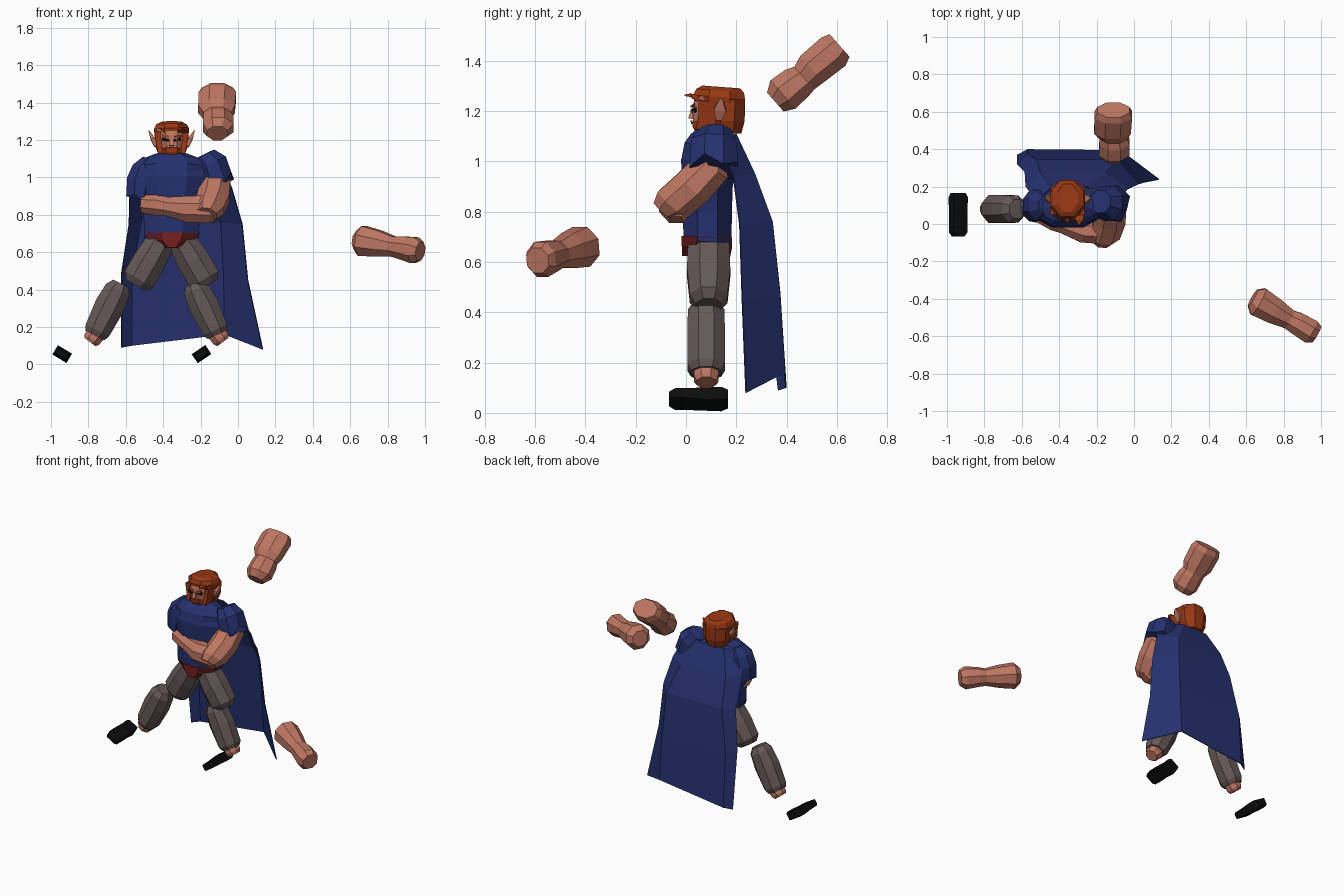
import bpy, bmesh, math
from mathutils import Vector

CX = -0.355  # body centre line


def material(name, rgb):
    m = bpy.data.materials.new(name)
    m.diffuse_color = (*rgb, 1)
    return m


SKIN = material("skin", (0.52, 0.185, 0.125))
BLUE = material("blue_cloth", (0.019, 0.031, 0.16))
RED = material("red_cloth", (0.19, 0.014, 0.014))
HAIR = material("ginger_hair", (0.32, 0.04, 0.007))
GREY = material("grey_trousers", (0.13, 0.10, 0.095))
BLACK = material("black", (0.004, 0.004, 0.004))


def make(name, bm, mat):
    bmesh.ops.recalc_face_normals(bm, faces=bm.faces)
    me = bpy.data.meshes.new(name)
    bm.to_mesh(me)
    bm.free()
    me.materials.append(mat)
    ob = bpy.data.objects.new(name, me)
    bpy.context.collection.objects.link(ob)
    return ob


def tube(name, stations, mat, hint=(1, 0, 0), n=8, jag=0.0):
    """Faceted limb through stations (x, y, z, half_u, half_w); u follows hint."""
    bm = bmesh.new()
    axis = (Vector(stations[-1][:3]) - Vector(stations[0][:3])).normalized()
    u = Vector(hint)
    u = (u - axis * u.dot(axis)).normalized()
    w = axis.cross(u)
    rings = []
    for k, (x, y, z, ru, rw) in enumerate(stations):
        ring = []
        for i in range(n):
            a = 2 * math.pi * (i + 0.5) / n
            s = 1 / math.cos(math.pi / n)
            p = Vector((x, y, z)) + u * ru * s * math.cos(a) + w * rw * s * math.sin(a)
            if k == len(stations) - 1:
                p += axis * jag * (i % 2)
            ring.append(bm.verts.new(p))
        rings.append(ring)
    for r0, r1 in zip(rings, rings[1:]):
        for i in range(n):
            bm.faces.new((r0[i], r0[(i + 1) % n], r1[(i + 1) % n], r1[i]))
    bm.faces.new(rings[0])
    bm.faces.new(rings[-1])
    return make(name, bm, mat)


def column(name, rows, mat, n=8):
    """Upright loft on the body centre line: rows of (z, y, half_x, half_y)."""
    return tube(name, [(CX, y, z, rx, ry) for z, y, rx, ry in rows], mat, n=n)


def plate(name, points, mat):
    bm = bmesh.new()
    bm.faces.new([bm.verts.new(p) for p in points])
    ob = make(name, bm, mat)
    ob.modifiers.new("thickness", "SOLIDIFY").thickness = 0.006
    return ob


# Torso, collar mantle and briefs
column("tunic", [(0.68, 0.085, 0.145, 0.095), (0.80, 0.085, 0.15, 0.098),
                 (0.90, 0.085, 0.17, 0.10), (1.0, 0.09, 0.20, 0.11),
                 (1.06, 0.10, 0.20, 0.10), (1.09, 0.11, 0.13, 0.09)], BLUE)
column("mantle", [(0.99, 0.095, 0.185, 0.115), (1.05, 0.10, 0.205, 0.108),
                  (1.085, 0.11, 0.17, 0.095), (1.12, 0.125, 0.085, 0.075)], BLUE)
column("briefs", [(0.70, 0.083, 0.148, 0.10), (0.66, 0.083, 0.12, 0.10),
                  (0.62, 0.08, 0.05, 0.095)], RED)

# Cape: grid of side edges and back folds
cape_rows = [
    [(-0.52, 0.12, 1.08), (-0.44, 0.20, 1.11), (-0.25, 0.20, 1.11), (-0.09, 0.13, 1.09)],
    [(-0.58, 0.20, 0.95), (-0.50, 0.275, 0.95), (-0.15, 0.275, 0.95), (-0.03, 0.19, 0.94)],
    [(-0.585, 0.28, 0.75), (-0.52, 0.345, 0.76), (-0.09, 0.345, 0.76), (0.025, 0.215, 0.75)],
    [(-0.625, 0.32, 0.49), (-0.57, 0.375, 0.48), (-0.075, 0.375, 0.47), (0.055, 0.225, 0.45)],
    [(-0.625, 0.37, 0.09), (-0.57, 0.40, 0.10), (-0.07, 0.395, 0.16), (0.135, 0.24, 0.08)]]
bm = bmesh.new()
grid = [[bm.verts.new(p) for p in row] for row in cape_rows]
for a, b in zip(grid, grid[1:]):
    for i in range(3):
        bm.faces.new((a[i], a[i + 1], b[i + 1], b[i]))
cape = make("cape", bm, BLUE)
cape.modifiers.new("thickness", "SOLIDIFY").thickness = 0.006

# Sleeves with ragged hems
tube("right_sleeve", [(-0.47, 0.10, 1.10, 0.04, 0.05), (-0.50, 0.10, 1.05, 0.065, 0.08),
                      (-0.52, 0.10, 0.98, 0.075, 0.085), (-0.525, 0.10, 0.90, 0.07, 0.08)],
     BLUE, jag=0.02)
tube("left_sleeve", [(-0.18, 0.12, 1.12, 0.06, 0.06), (-0.14, 0.11, 1.07, 0.085, 0.09),
                     (-0.115, 0.11, 0.99, 0.085, 0.095)], BLUE, jag=0.04)

# Folded arm: upper arm forward and down, forearm across the chest
tube("left_upper_arm", [(-0.12, 0.13, 1.05, 0.05, 0.05), (-0.12, 0.11, 0.985, 0.08, 0.075),
                        (-0.13, 0.03, 0.90, 0.085, 0.08), (-0.155, -0.05, 0.83, 0.08, 0.078),
                        (-0.17, -0.085, 0.80, 0.055, 0.055)], SKIN)
tube("crossed_forearm", [(-0.10, -0.04, 0.83, 0.05, 0.05), (-0.14, -0.04, 0.83, 0.075, 0.07),
                         (-0.27, -0.035, 0.83, 0.07, 0.065), (-0.38, 0.0, 0.845, 0.05, 0.05),
                         (-0.43, 0.02, 0.855, 0.058, 0.055), (-0.51, 0.06, 0.86, 0.05, 0.05)],
     SKIN, hint=(0, 0, 1))

# Detached arms
tube("raised_arm", [(-0.11, 0.355, 1.235, 0.055, 0.05), (-0.105, 0.385, 1.265, 0.082, 0.075),
                    (-0.105, 0.44, 1.31, 0.08, 0.07), (-0.11, 0.47, 1.33, 0.075, 0.06),
                    (-0.115, 0.50, 1.365, 0.098, 0.07), (-0.11, 0.585, 1.435, 0.10, 0.074),
                    (-0.11, 0.61, 1.46, 0.085, 0.06)], SKIN)
tube("reaching_arm", [(0.635, -0.395, 0.665, 0.05, 0.05), (0.665, -0.415, 0.66, 0.08, 0.08),
                      (0.75, -0.465, 0.645, 0.07, 0.07), (0.83, -0.51, 0.63, 0.053, 0.053),
                      (0.87, -0.53, 0.625, 0.06, 0.06), (0.945, -0.575, 0.61, 0.07, 0.065),
                      (0.975, -0.59, 0.605, 0.05, 0.05)], SKIN, hint=(0, 0, 1))

# Legs: side sign, shin top and bottom, ankle end, shoe centre and tilt
legs = [("right", -1, (-0.28, 0.415), (-0.41, 0.155), (-0.437, 0.12), -0.94, 31),
        ("left", 1, (0.125, 0.415), (0.245, 0.16), (0.275, 0.12), -0.195, -34)]
for side, s, top, low, ankle, shoe_x, tilt in legs:
    def leg_station(p, q, t, y, ru, rw):
        return (CX + p[0] + (q[0] - p[0]) * t, y, p[1] + (q[1] - p[1]) * t, ru, rw)
    hip, knee = (s * 0.055, 0.66), (s * 0.175, 0.455)
    tube(side + "_thigh", [leg_station(hip, knee, t, 0.09, a, b) for t, a, b in
                           ((-0.1, 0.08, 0.06), (0.1, 0.083, 0.078), (0.5, 0.086, 0.088),
                            (1, 0.075, 0.088), (1.15, 0.05, 0.06))], GREY, (0, 1, 0))
    tube(side + "_shin", [leg_station(top, low, t, 0.08, a, b) for t, a, b in
                          ((-0.07, 0.05, 0.045), (0.06, 0.072, 0.07), (0.4, 0.075, 0.08),
                           (0.9, 0.075, 0.07), (1, 0.06, 0.058))], GREY, (0, 1, 0))
    tube(side + "_ankle", [leg_station(low, ankle, t, 0.08, r, r) for t, r in
                           ((-0.4, 0.05), (0.6, 0.048), (1, 0.038))], SKIN, (0, 1, 0))
    c, d = math.cos(math.radians(tilt)), math.sin(math.radians(tilt))
    tube(side + "_shoe", [(shoe_x, y, 0.055, w, h) for y, w, h in
                          ((-0.068, 0.03, 0.014), (-0.045, 0.044, 0.022), (0.03, 0.044, 0.024),
                           (0.08, 0.04, 0.029), (0.14, 0.044, 0.029), (0.167, 0.034, 0.022))],
         BLACK, hint=(c, 0, -d), n=4)

# Neck, face and hair
column("neck", [(1.07, 0.11, 0.045, 0.05), (1.15, 0.11, 0.042, 0.05)], SKIN)
column("face", [(1.125, 0.09, 0.045, 0.05), (1.16, 0.09, 0.065, 0.062),
                (1.22, 0.09, 0.078, 0.062), (1.26, 0.09, 0.075, 0.055)], SKIN)
column("hair_back", [(1.11, 0.165, 0.065, 0.055), (1.16, 0.165, 0.085, 0.068),
                     (1.245, 0.165, 0.092, 0.07)], HAIR)
column("hair_cap", [(1.228, 0.135, 0.09, 0.10), (1.255, 0.132, 0.094, 0.103),
                    (1.28, 0.135, 0.082, 0.095), (1.295, 0.14, 0.055, 0.075)], HAIR)
column("beard", [(1.102, 0.075, 0.045, 0.035), (1.125, 0.08, 0.068, 0.055),
                 (1.15, 0.085, 0.072, 0.06)], HAIR)
plate("moustache", [(CX - 0.045, 0.02, 1.148), (CX + 0.045, 0.02, 1.148),
                    (CX + 0.02, 0.018, 1.162), (CX - 0.02, 0.018, 1.162)], HAIR)
tube("nose", [(CX, 0.03, 1.205, 0.008, 0.008), (CX, 0.022, 1.168, 0.014, 0.014)], SKIN, n=4)
tube("forelock", [(CX + 0.055, 0.045, 1.25, 0.03, 0.012), (CX + 0.065, 0.02, 1.262, 0.02, 0.007),
                  (CX + 0.06, -0.005, 1.262, 0.004, 0.003)], HAIR, n=4)
for side, s in (("right", -1), ("left", 1)):
    tube(side + "_sideburn", [(CX + s * 0.074, 0.09, 1.24, 0.017, 0.04),
                              (CX + s * 0.068, 0.085, 1.18, 0.014, 0.035),
                              (CX + s * 0.06, 0.08, 1.125, 0.012, 0.04)], HAIR, n=4)
    tube(side + "_ear", [(CX + s * 0.085, 0.13, 1.165, 0.008, 0.012),
                         (CX + s * 0.10, 0.135, 1.205, 0.012, 0.024),
                         (CX + s * 0.122, 0.14, 1.25, 0.002, 0.005)], SKIN, n=4)
    for part, z, h, mat in (("eye", 1.20, 0.009, BLACK), ("eyebrow", 1.219, 0.006, HAIR)):
        plate(side + "_" + part, [(CX + s * x, y, z + dz) for x, y, dz in
                                  ((0.015, 0.024, -h), (0.05, 0.036, -h + 0.004),
                                   (0.05, 0.036, h + 0.004), (0.015, 0.024, h - 0.004))], mat)
